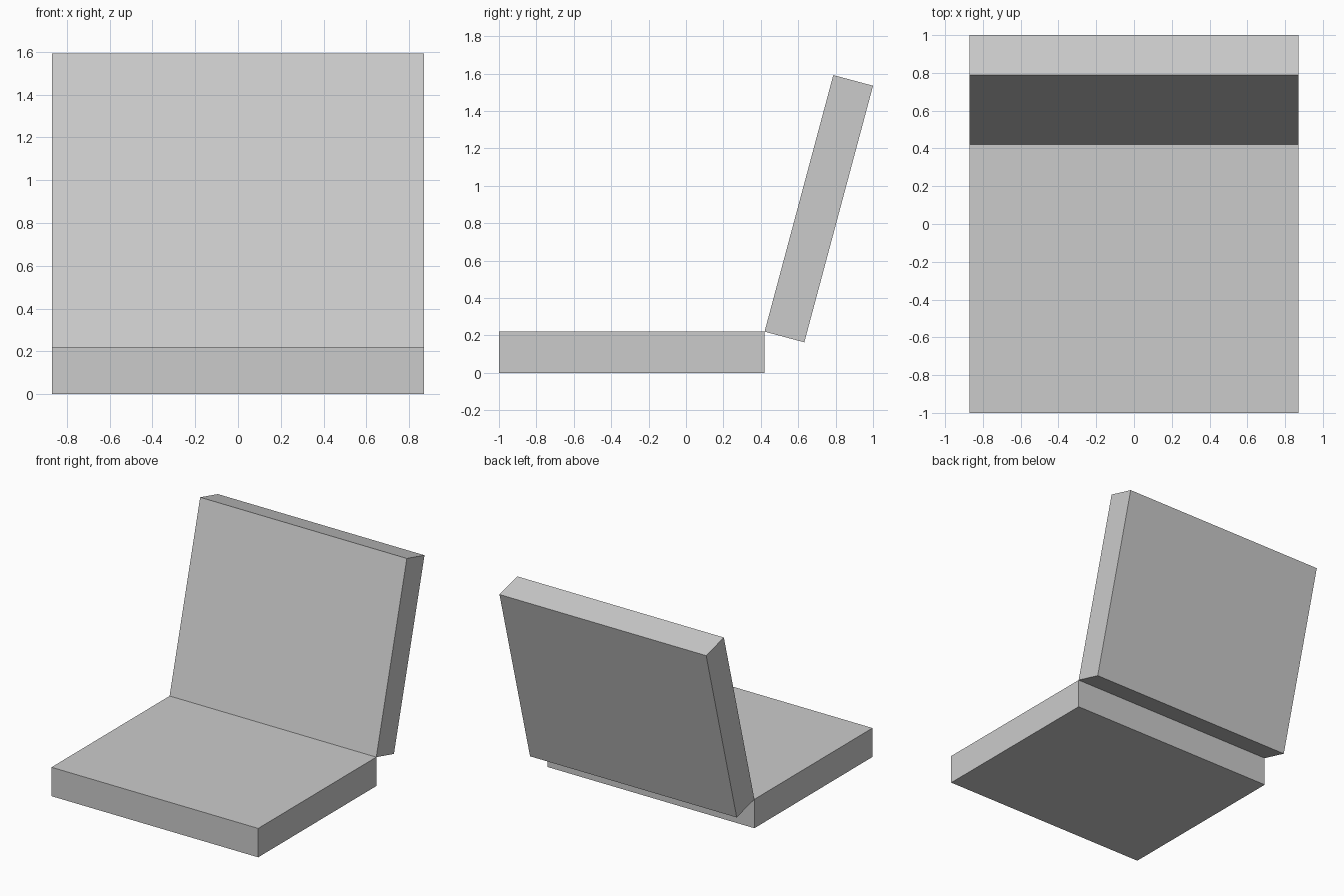
import bpy, bmesh, math
from mathutils import Matrix

if "Cube" in bpy.data.objects:
    bpy.data.objects.remove(bpy.data.objects["Cube"])

WIDTH, LENGTH, THICK = 1.74, 1.42, 0.22
HINGE_Y = 0.42


def slab(name, size, offset, location, tilt=0.0):
    """Box whose origin sits on the hinge line, so it tilts about it."""
    bm = bmesh.new()
    bmesh.ops.create_cube(bm, size=1, matrix=Matrix.Translation(offset) @ Matrix.Diagonal((*size, 1)))
    mesh = bpy.data.meshes.new(name)
    bm.to_mesh(mesh)
    bm.free()
    obj = bpy.data.objects.new(name, mesh)
    obj.location = location
    obj.rotation_euler.x = tilt
    bpy.context.collection.objects.link(obj)
    return obj


hinge = (0, HINGE_Y, THICK)

# Flat seat, in front of and below the hinge
slab("seat", (WIDTH, LENGTH, THICK), (0, -LENGTH / 2, -THICK / 2), hinge)

# Backrest leaning 15 degrees backwards
slab("backrest", (WIDTH, THICK, LENGTH), (0, THICK / 2, LENGTH / 2), hinge, math.radians(-15))
